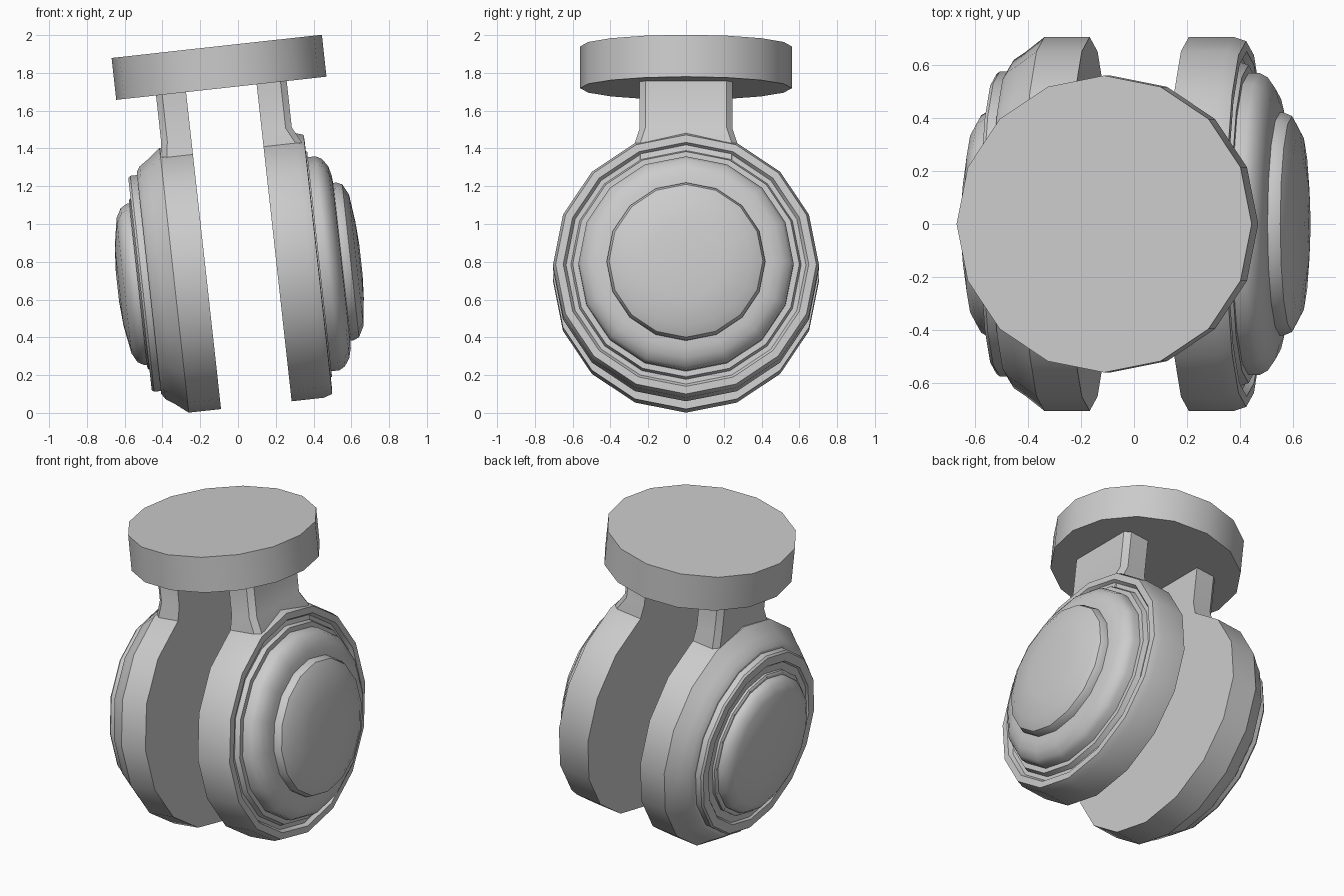
import bpy, bmesh, math
from mathutils import Matrix, Vector

if "Cube" in bpy.data.objects:
    bpy.data.objects.remove(bpy.data.objects["Cube"])

SIDES = 16
MID, HUB = 0.101, 0.735          # middle of the gap, wheel axle height
TILT = Matrix.Rotation(math.radians(-6.3), 4, 'Y')

grey = bpy.data.materials.new("light_grey")
grey.use_nodes = True
grey.diffuse_color = (0.6, 0.6, 0.6, 1)
grey.node_tree.nodes["Principled BSDF"].inputs["Base Color"].default_value = (0.6, 0.6, 0.6, 1)


def finish(name, bm, matrix, angle=32):
    """Turn the bmesh into a tilted, shaded object."""
    bm.transform(TILT @ matrix)
    bmesh.ops.recalc_face_normals(bm, faces=bm.faces)
    mesh = bpy.data.meshes.new(name)
    bm.to_mesh(mesh)
    bm.free()
    mesh.materials.append(grey)
    ob = bpy.data.objects.new(name, mesh)
    bpy.context.collection.objects.link(ob)
    bpy.ops.object.select_all(action='DESELECT')
    ob.select_set(True)
    bpy.context.view_layer.objects.active = ob
    bpy.ops.object.shade_smooth_by_angle(angle=math.radians(angle))


def loft(name, rings, matrix):
    """Skin a stack of closed rings and cap both ends."""
    bm = bmesh.new()
    loops = [[bm.verts.new(p) for p in ring] for ring in rings]
    n = len(loops[0])
    for a, b in zip(loops, loops[1:]):
        for i in range(n):
            j = (i + 1) % n
            bm.faces.new((a[i], a[j], b[j], b[i]))
    bm.faces.new(loops[0])
    bm.faces.new(loops[-1])
    finish(name, bm, matrix)


def lathe(name, profile, matrix):
    """Revolve (distance, radius) pairs about the local x axis."""
    turns = [math.tau * k / SIDES for k in range(SIDES)]
    loft(name, [[Vector((d, r * math.cos(t), r * math.sin(t))) for t in turns]
                for d, r in profile], matrix)


def stem(name, flare, matrix):
    """Upright with chamfered outer corners, widening into the wheel cover."""
    rings = []
    for z, outer, half in ((1.2, flare, 0.27), (1.39, flare, 0.27),
                           (1.47, 0.348, 0.245), (1.74, 0.348, 0.245)):
        rings.append([(0.188, -half, z), (outer - 0.033, -half, z),
                      (outer, 0.03 - half, z), (outer, half - 0.03, z),
                      (outer - 0.033, half, z), (0.188, half, z)])
    loft(name, rings, matrix)


# Mounting plate
lathe("mounting_plate", [(1.718, 0.56), (1.941, 0.56)],
      Matrix.Translation((MID, 0, 0)) @ Matrix.Rotation(math.radians(-90), 4, 'Y'))

left = Matrix.Translation((MID, 0, 0))
right = left @ Matrix.Scale(-1, 4, (1, 0, 0))
axle = Matrix.Translation((0, 0, HUB))

# Left wheel: square-edged cover, rounded ring and domed cap
lathe("left_wheel_cover", [(0.188, 0.705), (0.36, 0.705), (0.406, 0.69), (0.408, 0.65),
                           (0.385, 0.635), (0.385, 0.61), (0.415, 0.6), (0.415, 0.5)], left @ axle)
lathe("left_ring", [(0.38, 0.57), (0.456, 0.57), (0.488, 0.553), (0.517, 0.51),
                    (0.53, 0.46), (0.535, 0.4)], left @ axle)
lathe("left_cap", [(0.5, 0.42), (0.55, 0.42), (0.58, 0.407), (0.61, 0.35),
                   (0.628, 0.2), (0.635, 0.08)], left @ axle)
stem("left_stem", 0.39, left)

# Right wheel: sloped cover, thin ring and domed cap
lathe("right_wheel_cover", [(0.188, 0.705), (0.36, 0.705), (0.43, 0.65), (0.475, 0.62),
                            (0.494, 0.59), (0.494, 0.5)], right @ axle)
lathe("right_ring", [(0.45, 0.575), (0.53, 0.575), (0.542, 0.565), (0.542, 0.51),
                     (0.53, 0.5), (0.53, 0.4)], right @ axle)
lathe("right_cap_seat", [(0.5, 0.455), (0.545, 0.455), (0.552, 0.445), (0.552, 0.4)], right @ axle)
lathe("right_cap", [(0.5, 0.43), (0.565, 0.43), (0.6, 0.41), (0.627, 0.36),
                    (0.653, 0.21), (0.662, 0.08)], right @ axle)
stem("right_stem", 0.36, right)
